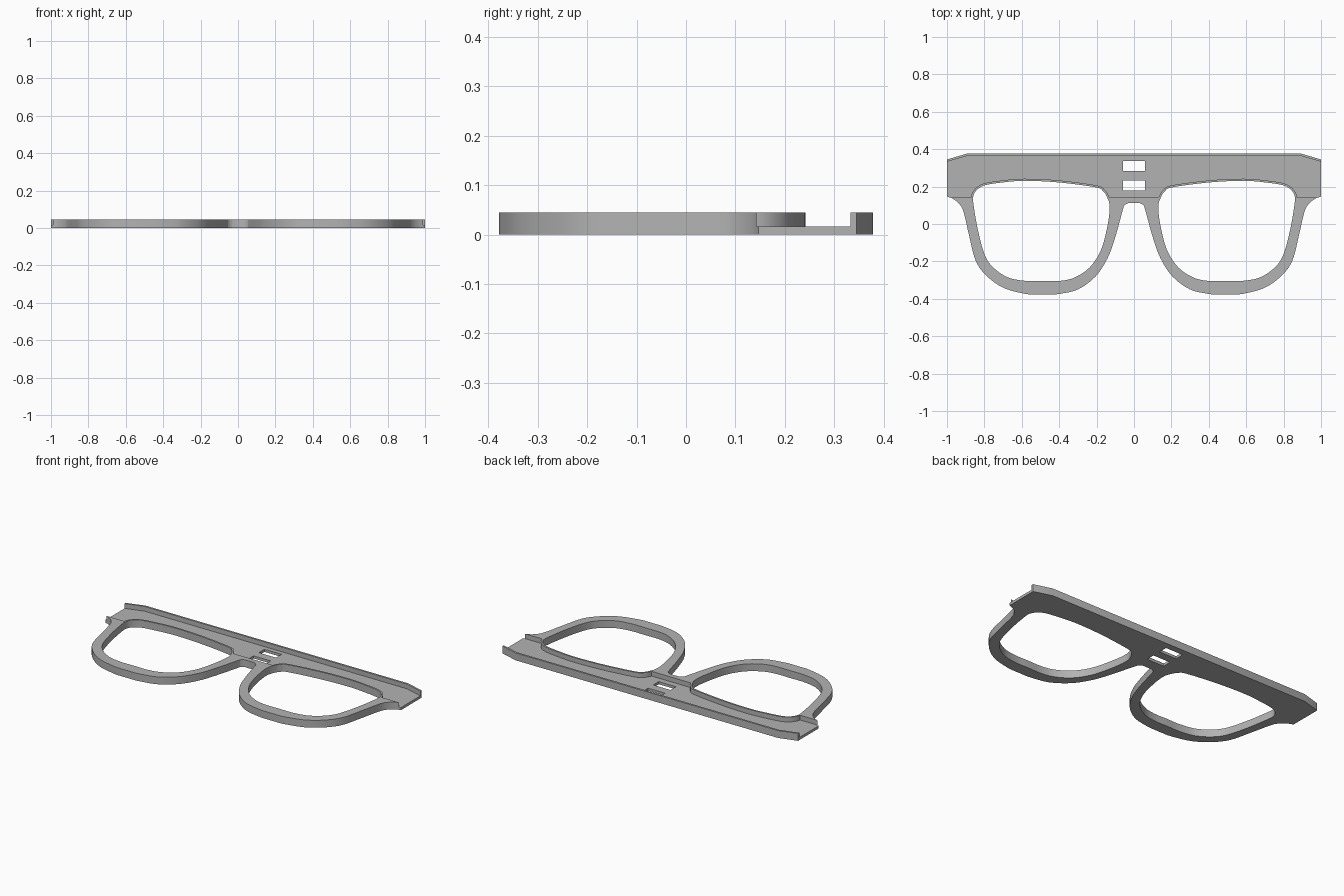
import bpy, bmesh
from mathutils import Vector

if "Cube" in bpy.data.objects:
    bpy.data.objects.remove(bpy.data.objects["Cube"])

H = 0.045       # full thickness
FLOOR = 0.016   # channel floor height
LEDGE = 0.143   # front edge of the channel

grey = bpy.data.materials.new("grey")
grey.diffuse_color = (0.45, 0.45, 0.45, 1)
grey.use_nodes = True
grey.node_tree.nodes["Principled BSDF"].inputs["Base Color"].default_value = grey.diffuse_color


def spline(pts, closed=False, steps=5):
    """Smooth interpolation through the points."""
    p = [Vector(q) for q in pts]
    n = len(p)
    out = []
    for i in range(n if closed else n - 1):
        if closed:
            a, b, c, d = (p[(i + k) % n] for k in (-1, 0, 1, 2))
        else:
            a, b, c, d = (p[min(max(i + k, 0), n - 1)] for k in (-1, 0, 1, 2))
        for s in range(steps):
            t = s / steps
            out.append(0.5 * (2 * b + (c - a) * t + (2 * a - 5 * b + 4 * c - d) * t * t
                              + (3 * b - a - 3 * c + d) * t ** 3))
    return out if closed else out + [p[-1]]


def offset(pts, dist):
    """Push a clockwise closed outline outward."""
    out = []
    for i, p in enumerate(pts):
        t = (pts[(i + 1) % len(pts)] - pts[i - 1]).normalized()
        out.append(p + Vector((-t.y, t.x)) * dist)
    return out


def mirror(pts):
    return [Vector((-p[0], p[1])) for p in reversed(pts)]


def prism(name, pts, z0, z1):
    bm = bmesh.new()
    face = bm.faces.new([bm.verts.new((p[0], p[1], z0)) for p in pts])
    ext = bmesh.ops.extrude_face_region(bm, geom=[face])
    top = [g for g in ext["geom"] if isinstance(g, bmesh.types.BMVert)]
    bmesh.ops.translate(bm, verts=top, vec=(0, 0, z1 - z0))
    bmesh.ops.recalc_face_normals(bm, faces=bm.faces)
    me = bpy.data.meshes.new(name)
    bm.to_mesh(me)
    bm.free()
    me.materials.append(grey)
    ob = bpy.data.objects.new(name, me)
    bpy.context.collection.objects.link(ob)
    return ob


def cut(target, cutter):
    """Subtract the cutter and remove it."""
    mod = target.modifiers.new("cut", "BOOLEAN")
    mod.operation = "DIFFERENCE"
    mod.solver = "EXACT"
    mod.object = cutter
    bpy.context.view_layer.objects.active = target
    bpy.ops.object.modifier_apply(modifier=mod.name)
    bpy.data.objects.remove(cutter)


# Outer outline, right half, from the brow round the rim to the bridge
rim = spline([(1, 0.147), (0.965, 0.133), (0.932, 0.105), (0.91, 0.06), (0.882, -0.06),
              (0.845, -0.2), (0.78, -0.285), (0.69, -0.345), (0.58, -0.374)])
inner_rim = spline([(0.40, -0.374), (0.30, -0.35), (0.205, -0.28), (0.14, -0.18),
                    (0.10, -0.07), (0.06, 0.075), (0.05, 0.1), (0.03, 0.112)])
half = [Vector((0.888, 0.378)), Vector((1, 0.345))] + rim
half += [Vector((0.55, -0.378)), Vector((0.43, -0.378))] + inner_rim
frame = prism("glasses_frame", half + mirror(half), 0, H)

# Lens opening, clockwise seen from above
lens = spline([(0.145, 0.145), (0.165, 0.175), (0.205, 0.196), (0.40, 0.222), (0.588, 0.231),
               (0.72, 0.22), (0.80, 0.206), (0.84, 0.182), (0.86, 0.145), (0.856, 0.09),
               (0.835, -0.03), (0.80, -0.16), (0.755, -0.23), (0.675, -0.285),
               (0.58, -0.304), (0.49, -0.304), (0.395, -0.304), (0.315, -0.285),
               (0.235, -0.23), (0.175, -0.135), (0.14, 0), (0.13, 0.095)], closed=True)

# Recessed channel behind the brow, leaving thin walls round the lenses
side = [(0.886, 0.366), (1, 0.333), (1.1, 0.333), (1.1, LEDGE)]
channel = prism("channel_cutter", side + [tuple(p) for p in mirror(side)], FLOOR, H + 0.1)
wall = offset(lens, 0.011)
for pts in (wall, mirror(wall)):
    cut(channel, prism("wall_cutter", pts, -0.1, H + 0.3))
cut(frame, channel)

# Lens openings
for pts in (lens, mirror(lens)):
    cut(frame, prism("lens_cutter", pts, -0.1, H + 0.1))

# Two rectangular slots above the bridge
for y0, y1 in ((0.284, 0.338), (0.18, 0.233)):
    cut(frame, prism("slot_cutter", [(-0.058, y0), (0.058, y0), (0.058, y1), (-0.058, y1)],
                     -0.1, H + 0.1))

bpy.ops.object.select_all(action="DESELECT")
frame.select_set(True)
bpy.context.view_layer.objects.active = frame
bpy.ops.object.shade_smooth_by_angle(angle=0.5)
